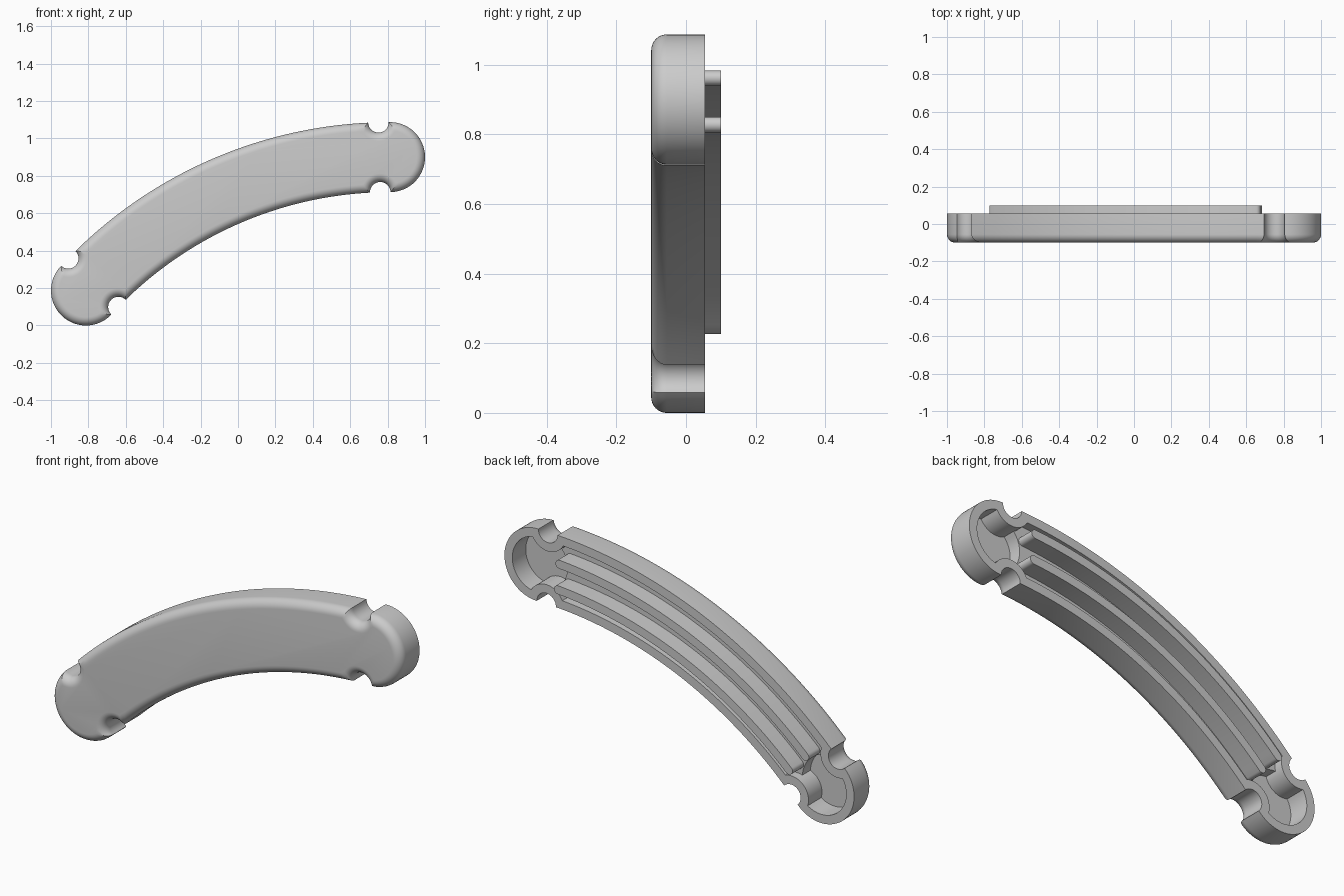
import bpy, bmesh, math
from mathutils import Vector

cube = bpy.data.objects.get("Cube")
if cube:
    bpy.data.objects.remove(cube)

# Main dimensions
HALF = 0.187            # half width of the curved bar
BEND = 2.21             # radius of its centre line
PIVOT = Vector((0.813, -1.31))
SWEEP = math.atan2(1.626, BEND - 0.713)
NOTCH_R, NOTCH_A = 0.055, 0.026
FILLET = WALL = 0.045
FRONT, BACK, FLOOR, RAIL_TOP = -0.1, 0.055, -0.055, 0.1
BED = 0.01              # raised bed between the two end pockets

grey = bpy.data.materials.new("plain_grey")
grey.use_nodes = True
grey.diffuse_color = (0.6, 0.6, 0.6, 1)
grey.node_tree.nodes["Principled BSDF"].inputs["Base Color"].default_value = grey.diffuse_color


def bar_point(a, w):
    """Point at angle a along the bend, offset w from the centre line."""
    return PIVOT + (BEND + w) * Vector((-math.sin(a), math.cos(a)))


def meet(c1, r1, c2, r2, toward):
    """Crossing of two circles that lies furthest in one direction."""
    gap = c2 - c1
    dist = gap.length
    along = (r1 * r1 - r2 * r2 + dist * dist) / (2 * dist)
    side = math.sqrt(max(r1 * r1 - along * along, 0))
    u = gap / dist
    base, n = c1 + u * along, Vector((-u.y, u.x)) * side
    return max((base + n, base - n), key=lambda p: p.dot(toward))


def arc(c, p, q, count, clockwise):
    """Points from p up to, but without, q around c."""
    a = math.atan2(p.y - c.y, p.x - c.x)
    turn = (math.atan2(q.y - c.y, q.x - c.x) - a) % math.tau
    if clockwise:
        turn -= math.tau
    r = (p - c).length
    return [c + r * Vector((math.cos(a + turn * i / count), math.sin(a + turn * i / count)))
            for i in range(count)]


def outline(d):
    """Notched bar outline, inset by d."""
    ends = {}
    for end, a, sign in (("right", 0, 1), ("left", SWEEP, -1)):
        tip = sign * Vector((math.cos(a), math.sin(a)))
        cap = bar_point(a, 0)
        for w in (1, -1):
            n = bar_point(a + sign * NOTCH_A, w * HALF)
            ends[end, w] = (n, meet(n, NOTCH_R + d, PIVOT, BEND + w * (HALF - d), -tip),
                            meet(n, NOTCH_R + d, cap, HALF - d, tip))
    lo, ro, li, ri = (ends[k] for k in (("left", 1), ("right", 1), ("left", -1), ("right", -1)))
    return (arc(PIVOT, lo[1], ro[1], 48, True)
            + arc(ro[0], ro[1], ro[2], 16, False)
            + arc(bar_point(0, 0), ro[2], ri[2], 32, True)
            + arc(ri[0], ri[2], ri[1], 16, False)
            + arc(PIVOT, ri[1], li[1], 48, False)
            + arc(li[0], li[1], li[2], 16, False)
            + arc(bar_point(SWEEP, 0), li[2], lo[2], 32, True)
            + arc(lo[0], lo[2], lo[1], 16, False))


def loft(name, layers):
    """Closed solid through (outline, y) layers of equal point count."""
    bm = bmesh.new()
    rings = [[bm.verts.new((p.x, y, p.y)) for p in pts] for pts, y in layers]
    for low, high in zip(rings, rings[1:]):
        for i in range(len(low)):
            j = (i + 1) % len(low)
            bm.faces.new((low[i], low[j], high[j], high[i]))
    bm.faces.new(rings[0][::-1])
    bm.faces.new(rings[-1])
    bmesh.ops.recalc_face_normals(bm, faces=bm.faces)
    mesh = bpy.data.meshes.new(name)
    bm.to_mesh(mesh)
    bm.free()
    mesh.materials.append(grey)
    obj = bpy.data.objects.new(name, mesh)
    bpy.context.collection.objects.link(obj)
    bpy.ops.object.select_all(action='DESELECT')
    obj.select_set(True)
    bpy.context.view_layer.objects.active = obj
    bpy.ops.object.shade_smooth_by_angle(angle=math.radians(30))
    return obj


# Hollow shell with a rounded front edge
layers = []
for k in range(9):
    t = math.pi / 2 * k / 8
    layers.append((outline(FILLET * (1 - math.sin(t))), FRONT + FILLET * (1 - math.cos(t))))
cavity = outline(WALL)
layers += [(outline(0), BACK), (cavity, BACK), (cavity, FLOOR)]
loft("curved_shell", layers)


# Raised bed, its ends hollowed around the round pockets and notch walls
def bed_end(w):
    s = math.sqrt(max((HALF - WALL) ** 2 - w * w, 0))
    bulge = (NOTCH_R + WALL - 0.004) ** 2 - (HALF - abs(w)) ** 2
    if bulge > 0:
        s = max(s, BEND * NOTCH_A + math.sqrt(bulge))
    return s / BEND


edge = HALF - WALL + 0.003
steps = [edge * (i / 20 - 1) for i in range(41)]
first = bed_end(edge)
span = [first + (SWEEP - 2 * first) * i / 48 for i in range(1, 48)]
bed = ([bar_point(bed_end(w), w) for w in steps]
       + [bar_point(a, edge) for a in span]
       + [bar_point(SWEEP - bed_end(w), w) for w in reversed(steps)]
       + [bar_point(a, -edge) for a in reversed(span)])
loft("raised_bed", [(bed, FLOOR - 0.01), (bed, BED)])

# Two curved rails with round ends
RAIL_HALF, RAIL_OFFSET, RAIL_START = 0.022, 0.067, 0.07
for name, w in (("outer_rail", RAIL_OFFSET), ("inner_rail", -RAIL_OFFSET)):
    a0, a1 = RAIL_START, SWEEP - RAIL_START
    run = [a0 + (a1 - a0) * i / 48 for i in range(49)]
    turn = [math.pi * i / 10 for i in range(1, 10)]
    rail = ([bar_point(a, w + RAIL_HALF) for a in run]
            + [bar_point(a1 + RAIL_HALF * math.sin(t) / BEND, w + RAIL_HALF * math.cos(t)) for t in turn]
            + [bar_point(a, w - RAIL_HALF) for a in reversed(run)]
            + [bar_point(a0 - RAIL_HALF * math.sin(t) / BEND, w - RAIL_HALF * math.cos(t)) for t in turn])
    loft(name, [(rail, FLOOR - 0.01), (rail, RAIL_TOP)])
